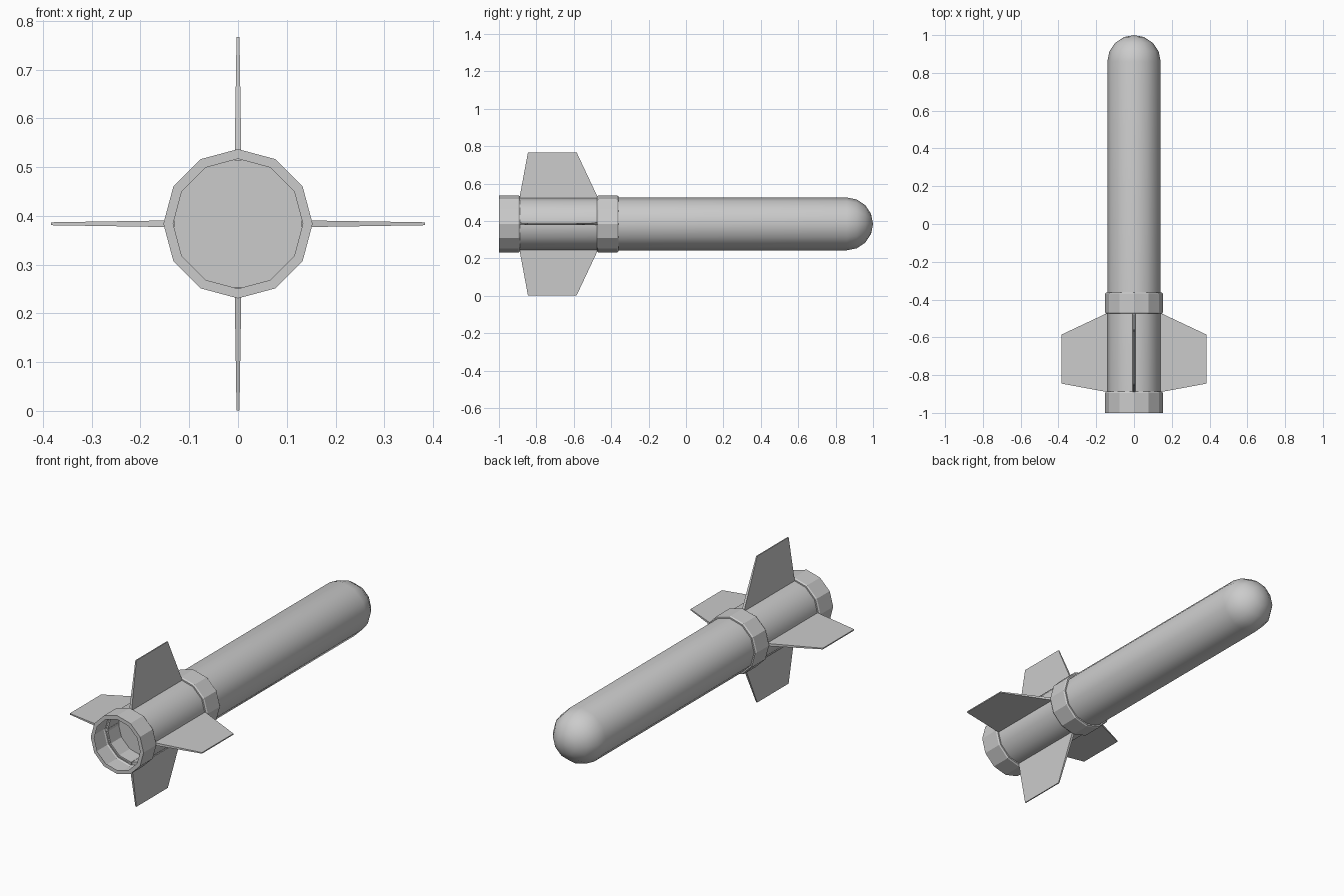
import bpy, bmesh, math
from mathutils import Matrix, Vector

if "Cube" in bpy.data.objects:
    bpy.data.objects.remove(bpy.data.objects["Cube"])

CZ = 0.384      # height of the rocket axis
SIDES = 12


def make_object(name, bm, smooth=False):
    bmesh.ops.recalc_face_normals(bm, faces=bm.faces)
    mesh = bpy.data.meshes.new(name)
    bm.to_mesh(mesh)
    bm.free()
    obj = bpy.data.objects.new(name, mesh)
    bpy.context.collection.objects.link(obj)
    if smooth:
        bpy.ops.object.select_all(action='DESELECT')
        obj.select_set(True)
        bpy.context.view_layer.objects.active = obj
        bpy.ops.object.shade_smooth_by_angle(angle=math.radians(35))
    return obj


def lathe(name, profile, closed=False, smooth=False):
    """Spin (radius, y) points around the rocket axis."""
    bm = bmesh.new()
    verts = [bm.verts.new((0, y, CZ + r)) for r, y in profile]
    pairs = list(zip(verts, verts[1:]))
    if closed:
        pairs.append((verts[-1], verts[0]))
    edges = [bm.edges.new(p) for p in pairs]
    bmesh.ops.spin(bm, geom=verts + edges, cent=(0, 0, CZ), axis=(0, 1, 0),
                   angle=math.tau, steps=SIDES, use_merge=True)
    bmesh.ops.remove_doubles(bm, verts=bm.verts, dist=1e-4)
    return make_object(name, bm, smooth)


# Body tube with recessed tail floor and rounded nose
R, NOSE = 0.141, 0.86
dome = [(R * math.cos(a), NOSE + 0.14 * math.sin(a))
        for a in (i * math.pi / 8 for i in range(4))]
lathe("body", [(0, -0.80), (0.133, -0.80), (R, -0.89)] + dome + [(0, 1.0)],
      smooth=True)

# Tail nozzle collar, open at the back
lathe("tail_collar", [(0.133, -1.0), (0.153, -1.0), (0.153, -0.895),
                      (0.148, -0.888), (0.133, -0.888), (0.133, -0.80)])

# Band in front of the fins
lathe("fin_band", [(0.135, -0.475), (0.148, -0.475), (0.153, -0.468),
                   (0.153, -0.369), (0.148, -0.362), (0.135, -0.362)],
      closed=True)

# Four tapered fins
outline = [(0.130, -0.892, 0.007), (0.383, -0.845, 0.003),
           (0.383, -0.585, 0.003), (0.130, -0.466, 0.007)]
for i, side in enumerate(("top", "right", "bottom", "left")):
    bm = bmesh.new()
    left = [bm.verts.new((-t, y, r)) for r, y, t in outline]
    right = [bm.verts.new((t, y, r)) for r, y, t in outline]
    bm.faces.new(left)
    bm.faces.new(right[::-1])
    for j in range(4):
        k = (j + 1) % 4
        bm.faces.new((left[j], right[j], right[k], left[k]))
    bm.transform(Matrix.Translation(Vector((0, 0, CZ)))
                 @ Matrix.Rotation(i * math.pi / 2, 4, 'Y'))
    make_object("fin_" + side, bm)
